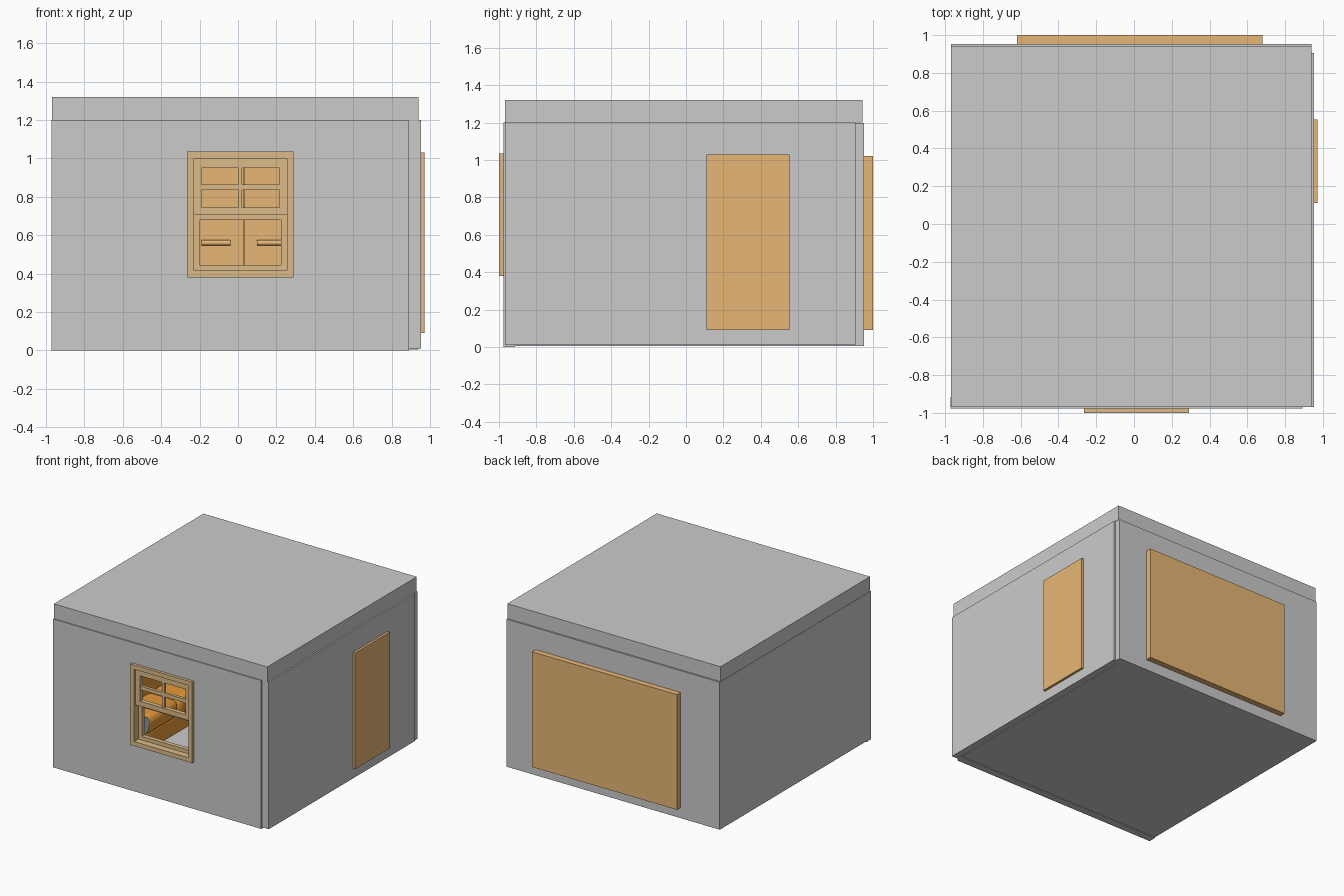
import bpy, bmesh, math

if "Cube" in bpy.data.objects:
    bpy.data.objects.remove(bpy.data.objects["Cube"])


def material(name, rgb):
    m = bpy.data.materials.new(name)
    m.diffuse_color = (*rgb, 1)
    m.use_nodes = True
    m.node_tree.nodes["Principled BSDF"].inputs["Base Color"].default_value = m.diffuse_color
    return m


WOOD = material("wood", (0.80, 0.47, 0.18))
FRAME = material("frame_wood", (0.72, 0.50, 0.25))
FABRIC = material("orange_fabric", (0.80, 0.32, 0.04))


def finish(name, bm, mat=None, bevel=0, segments=3):
    bmesh.ops.recalc_face_normals(bm, faces=bm.faces)
    me = bpy.data.meshes.new(name)
    bm.to_mesh(me)
    bm.free()
    ob = bpy.data.objects.new(name, me)
    bpy.context.collection.objects.link(ob)
    if mat:
        me.materials.append(mat)
    if bevel:
        mod = ob.modifiers.new("round", 'BEVEL')
        mod.width, mod.segments = bevel, segments
        for p in me.polygons:
            p.use_smooth = True
        bpy.context.view_layer.objects.active = ob
        ob.select_set(True)
        bpy.ops.object.shade_smooth_by_angle(angle=math.radians(35))
        ob.select_set(False)
    return ob


def box(name, x, y, z, mat=None, bevel=0):
    bm = bmesh.new()
    bmesh.ops.create_cube(bm, size=1)
    for v in bm.verts:
        v.co = [sum(r) / 2 + c * (r[1] - r[0]) for r, c in zip((x, y, z), v.co)]
    return finish(name, bm, mat, bevel)


def ring(name, outer, inner, y, mat=None):
    """Rectangular frame in the xz plane; outer and inner are x0, x1, z0, z1."""
    bm = bmesh.new()
    loops = []
    for yy in y:
        for a, b, c, d in (outer, inner):
            loops.append([bm.verts.new((px, yy, pz))
                          for px, pz in ((a, c), (b, c), (b, d), (a, d))])
    fo, fi, bo, bi = loops
    for p, q in ((fo, fi), (bo, bi), (fo, bo), (fi, bi)):
        for i in range(4):
            j = (i + 1) % 4
            bm.faces.new((p[i], p[j], q[j], q[i]))
    return finish(name, bm, mat)


def cylinder(name, center, radius, length, mat=None):
    bpy.ops.mesh.primitive_cylinder_add(vertices=32, radius=radius, depth=length,
                                        location=center, rotation=(0, math.pi / 2, 0))
    ob = bpy.context.object
    ob.name = name
    bpy.ops.object.shade_smooth_by_angle()
    if mat:
        ob.data.materials.append(mat)
    return ob


# Room shell
box("floor", (-0.92, 0.90), (-0.92, 0.90), (0.005, 0.02))
box("roof", (-0.97, 0.94), (-0.968, 0.943), (1.2, 1.32))
box("left_wall", (-0.97, -0.91), (-0.968, 0.95), (0.005, 1.198))
box("right_wall", (0.89, 0.953), (-0.968, 0.905), (0.01, 1.2))
box("back_wall", (-0.968, 0.94), (0.89, 0.953), (0.005, 1.198))
ring("front_wall", (-0.972, 0.892, 0, 1.2), (-0.24, 0.265, 0.405, 1.01), (-0.977, -0.915))

# Front window: casing, upper sash with glazing bars, raised-open lower sash
ring("window_casing", (-0.265, 0.29, 0.38, 1.035), (-0.23, 0.255, 0.415, 1.0), (-1.0, -0.90), FRAME)
ring("upper_sash", (-0.23, 0.255, 0.705, 1.0), (-0.19, 0.215, 0.745, 0.95), (-0.98, -0.945), FRAME)
ring("lower_sash", (-0.23, 0.255, 0.415, 0.72), (-0.2, 0.225, 0.445, 0.68), (-0.945, -0.91), FRAME)
box("vertical_glazing_bar", (0.003, 0.022), (-0.974, -0.95), (0.745, 0.95), FRAME)
box("horizontal_glazing_bar", (-0.19, 0.215), (-0.974, -0.95), (0.835, 0.865), FRAME)

# Side door passing through the right wall
box("side_door", (0.875, 0.972), (0.11, 0.553), (0.09, 1.03), WOOD)

# Back double door with two leaves and lever handles inside
box("back_door_panel", (-0.62, 0.68), (0.885, 1.0), (0.09, 1.022), WOOD)
for side, s in (("left", -1), ("right", 1)):
    xs = sorted((0.03 + s * 0.002, 0.03 + s * 0.63))
    box(f"{side}_door_leaf", xs, (0.872, 0.89), (0.10, 1.01), WOOD)
    cylinder(f"{side}_door_lever", (0.03 + s * 0.145, 0.855, 0.56), 0.014, 0.15, WOOD)
    box(f"{side}_lever_stem", sorted((0.03 + s * 0.07, 0.03 + s * 0.09)),
        (0.85, 0.875), (0.55, 0.57), WOOD)

# Sofa along the left wall
box("sofa_base", (-0.89, -0.54), (-0.46, 0.46), (0.02, 0.16), FABRIC, 0.01)
box("sofa_back", (-0.90, -0.78), (-0.46, 0.46), (0.10, 0.50), FABRIC, 0.04)
for i, y in enumerate((-0.42, 0.0)):
    box(f"seat_cushion_{i + 1}", (-0.80, -0.52), (y, y + 0.42), (0.15, 0.30), FABRIC, 0.05)
for side, s in (("front", -1), ("rear", 1)):
    box(f"{side}_arm", (-0.89, -0.52), sorted((s * 0.43, s * 0.52)), (0.02, 0.26))
    cylinder(f"{side}_arm_roll", (-0.70, s * 0.475, 0.26), 0.075, 0.38)
